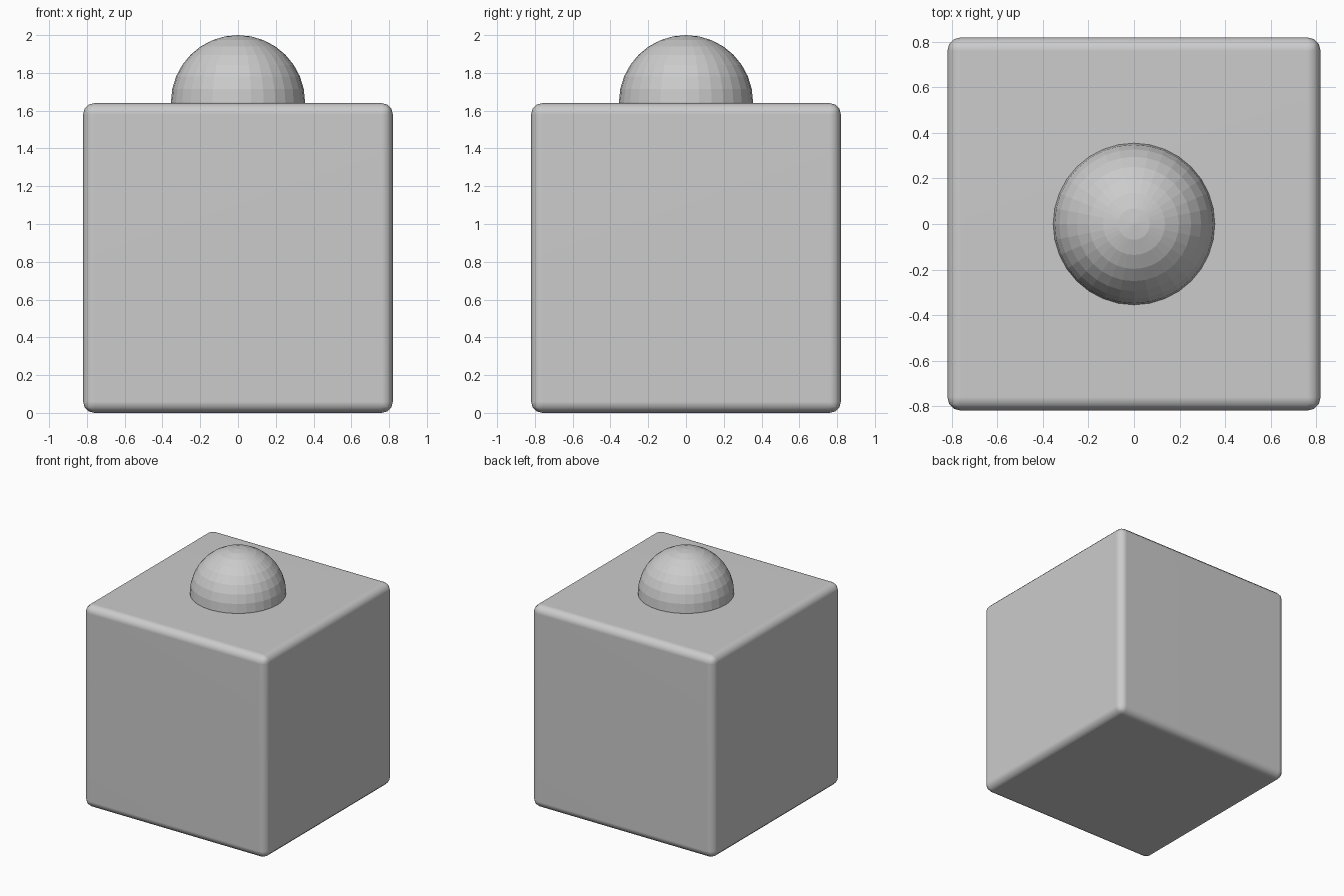
import bpy

if "Cube" in bpy.data.objects:
    bpy.data.objects.remove(bpy.data.objects["Cube"])

# Rounded cube body
bpy.ops.mesh.primitive_cube_add(size=1.64, location=(0, 0, 0.82))
body = bpy.context.object
body.name = "block_body"
bevel = body.modifiers.new("rounded_edges", 'BEVEL')
bevel.width = 0.06
bevel.segments = 3
bpy.ops.object.modifier_apply(modifier=bevel.name)
bpy.ops.object.shade_smooth()
weighted = body.modifiers.new("flat_sides", 'WEIGHTED_NORMAL')
weighted.keep_sharp = True

# Faceted ball, half sunk into the top
bpy.ops.mesh.primitive_uv_sphere_add(segments=32, ring_count=16,
                                     radius=0.355, location=(0, 0, 1.645))
bpy.context.object.name = "top_dome"
